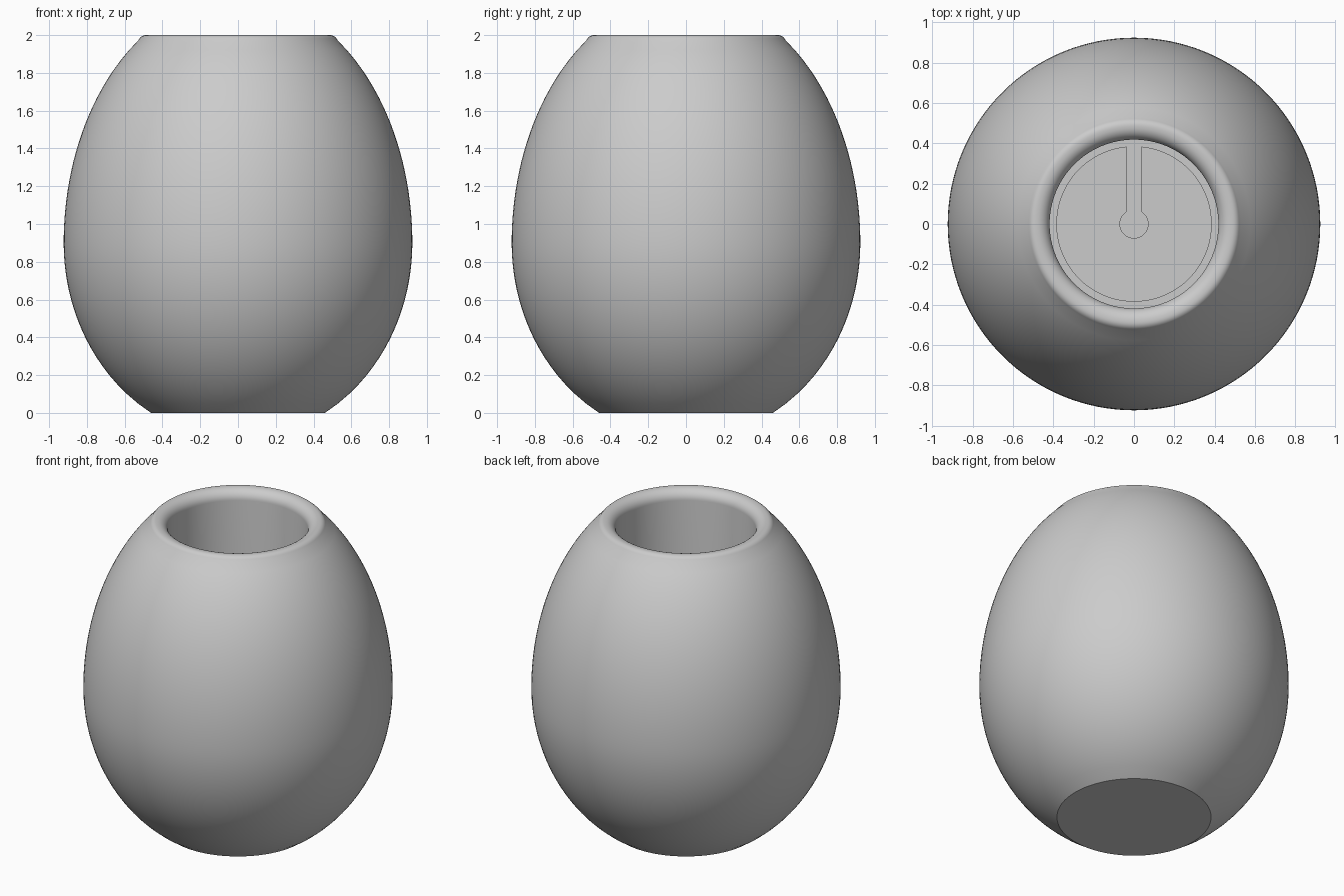
import bpy, bmesh
from math import sin, cos, pi, sqrt, asin, radians

SEGMENTS = 128
MAX_R, WAIST_Z = 0.923, 0.9          # widest radius and its height
BORE_R, FLOOR_Z = 0.418, 0.2         # straight inner wall and its floor

cube = bpy.data.objects.get("Cube")
if cube:
    bpy.data.objects.remove(cube)

grey = bpy.data.materials.new("matte_grey")
grey.use_nodes = True
colour = (0.6, 0.6, 0.6, 1)
grey.diffuse_color = colour
grey.node_tree.nodes["Principled BSDF"].inputs["Base Color"].default_value = colour


def finish(name, bm):
    bmesh.ops.recalc_face_normals(bm, faces=bm.faces[:])
    mesh = bpy.data.meshes.new(name)
    bm.to_mesh(mesh)
    bm.free()
    mesh.materials.append(grey)
    obj = bpy.data.objects.new(name, mesh)
    bpy.context.collection.objects.link(obj)
    bpy.ops.object.select_all(action='DESELECT')
    obj.select_set(True)
    bpy.context.view_layer.objects.active = obj
    bpy.ops.object.shade_smooth_by_angle(angle=radians(30))
    return obj


def lathe(name, profile):
    """Revolve (radius, z) points and cap both ends flat."""
    bm = bmesh.new()
    rings = []
    for r, z in profile:
        rings.append([bm.verts.new((r * cos(2 * pi * i / SEGMENTS),
                                    r * sin(2 * pi * i / SEGMENTS), z))
                      for i in range(SEGMENTS)])
    for low, high in zip(rings, rings[1:]):
        for i in range(SEGMENTS):
            j = (i + 1) % SEGMENTS
            bm.faces.new((low[i], low[j], high[j], high[i]))
    bm.faces.new(rings[0])
    bm.faces.new(rings[-1])
    return finish(name, bm)


def egg_radius(z):
    half_height = 1.038 if z < WAIST_Z else 1.307
    return MAX_R * sqrt(1 - ((z - WAIST_Z) / half_height) ** 2)


def arc(cx, cy, radius, start, end, steps):
    return [(cx + radius * cos(start + (end - start) * i / steps),
             cy + radius * sin(start + (end - start) * i / steps))
            for i in range(steps + 1)]


# Egg-shaped body: outer curve, rounded rim, straight bore down to the floor
steps = 40
outer = [(egg_radius(1.97 * i / steps), 1.97 * i / steps) for i in range(steps + 1)]
outer_lip = arc(0.488, 1.96, 0.04, radians(35), pi / 2, 6)
inner_lip = arc(0.483, 1.935, 0.065, pi / 2, pi, 10)
lathe("egg_body", outer + outer_lip + inner_lip + [(BORE_R, FLOOR_Z)])

# Floor plate with a round centre hole and a slot running to the back
plate_r, hole_r, slot = 0.385, 0.07, 0.0375
a, b = asin(slot / plate_r), asin(slot / hole_r)
outline = arc(0, 0, plate_r, pi / 2 + a, 5 * pi / 2 - a, 96)
outline += arc(0, 0, hole_r, 5 * pi / 2 - b, pi / 2 + b, 32)
bm = bmesh.new()
plate = bm.faces.new([bm.verts.new((x, y, FLOOR_Z)) for x, y in outline])
top = bmesh.ops.extrude_face_region(bm, geom=[plate])["geom"]
bmesh.ops.translate(bm, vec=(0, 0, 0.03),
                    verts=[v for v in top if isinstance(v, bmesh.types.BMVert)])
finish("slotted_floor_plate", bm)
